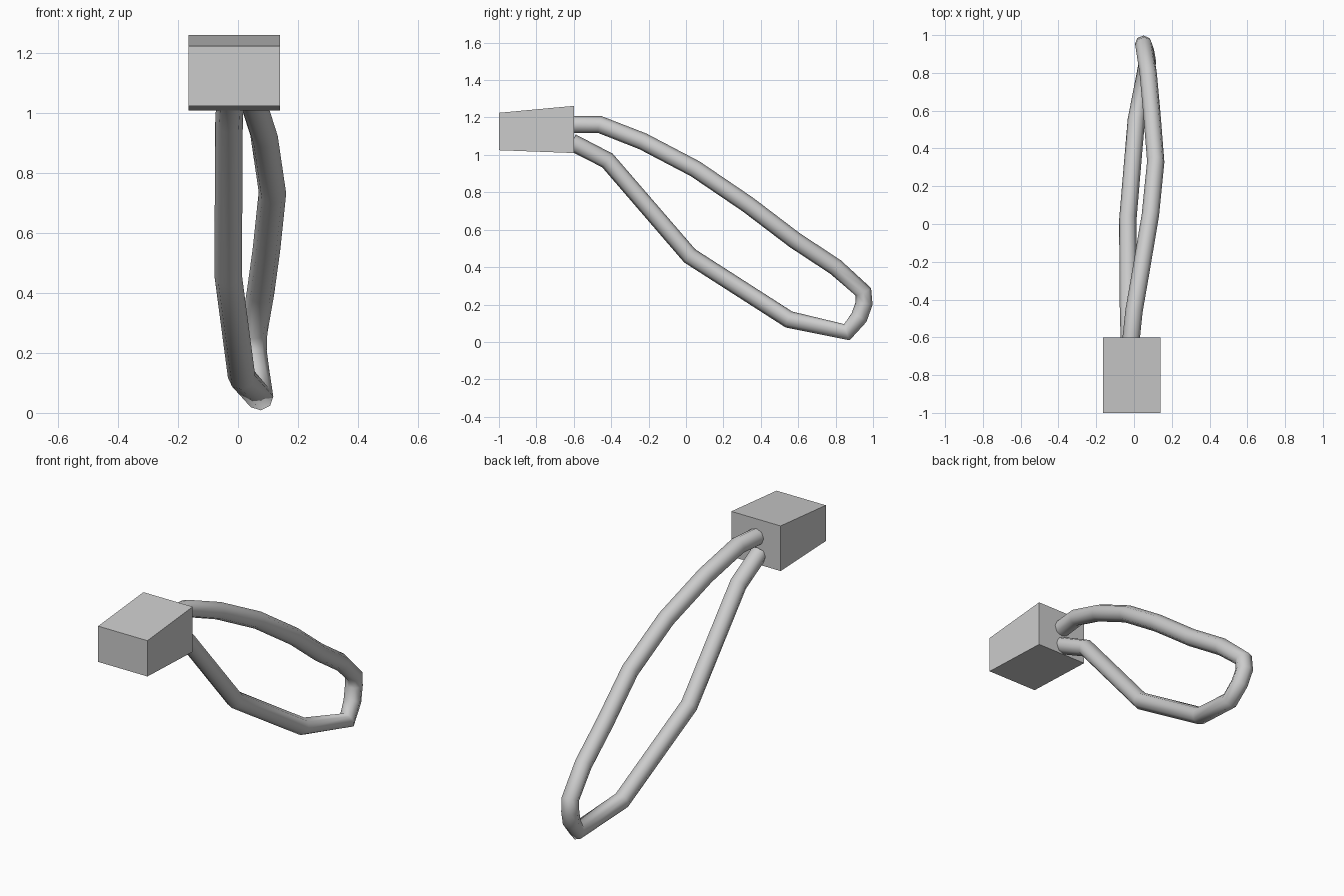
import bpy, bmesh
from math import radians

cube = bpy.data.objects.get("Cube")
if cube:
    bpy.data.objects.remove(cube, do_unlink=True)

grey = bpy.data.materials.new("plain_grey")
grey.use_nodes = True
colour = (0.6, 0.6, 0.6, 1)
grey.diffuse_color = colour
grey.node_tree.nodes["Principled BSDF"].inputs["Base Color"].default_value = colour


def link(name, data):
    obj = bpy.data.objects.new(name, data)
    bpy.context.collection.objects.link(obj)
    data.materials.append(grey)
    return obj


# Tapered block: wider at the back than at the front
bm = bmesh.new()
bmesh.ops.create_cube(bm, size=1)
for v in bm.verts:
    low, high = (1.025, 1.225) if v.co.y < 0 else (1.01, 1.262)
    v.co = (0.14 if v.co.x > 0 else -0.165,
            -1 if v.co.y < 0 else -0.6,
            high if v.co.z > 0 else low)
mesh = bpy.data.meshes.new("block")
bm.to_mesh(mesh)
bm.free()
link("block", mesh)

# Cord loop hanging behind the block: upper strand, bend, lower strand
path = [
    (-0.015, -0.605, 1.162), (0.0, -0.46, 1.162), (0.04, -0.23, 1.072),
    (0.087, 0.05, 0.925), (0.115, 0.33, 0.735), (0.095, 0.58, 0.545),
    (0.075, 0.8, 0.4), (0.052, 0.948, 0.268), (0.05, 0.952, 0.205),
    (0.06, 0.925, 0.13), (0.072, 0.86, 0.052), (0.012, 0.55, 0.12),
    (-0.033, 0.02, 0.46), (-0.03, -0.42, 0.97), (-0.025, -0.61, 1.068),
]
curve = bpy.data.curves.new("cord_path", "CURVE")
curve.dimensions = "3D"
curve.bevel_depth = 0.046
curve.bevel_resolution = 2
curve.use_fill_caps = True
spline = curve.splines.new("POLY")
spline.points.add(len(path) - 1)
for point, co in zip(spline.points, path):
    point.co = (*co, 1)
cord = link("cord_loop", curve)

# Turn the cord into a smooth-shaded mesh
bpy.ops.object.select_all(action="DESELECT")
cord.select_set(True)
bpy.context.view_layer.objects.active = cord
bpy.ops.object.convert(target="MESH")
bpy.ops.object.shade_smooth_by_angle(angle=radians(60))
